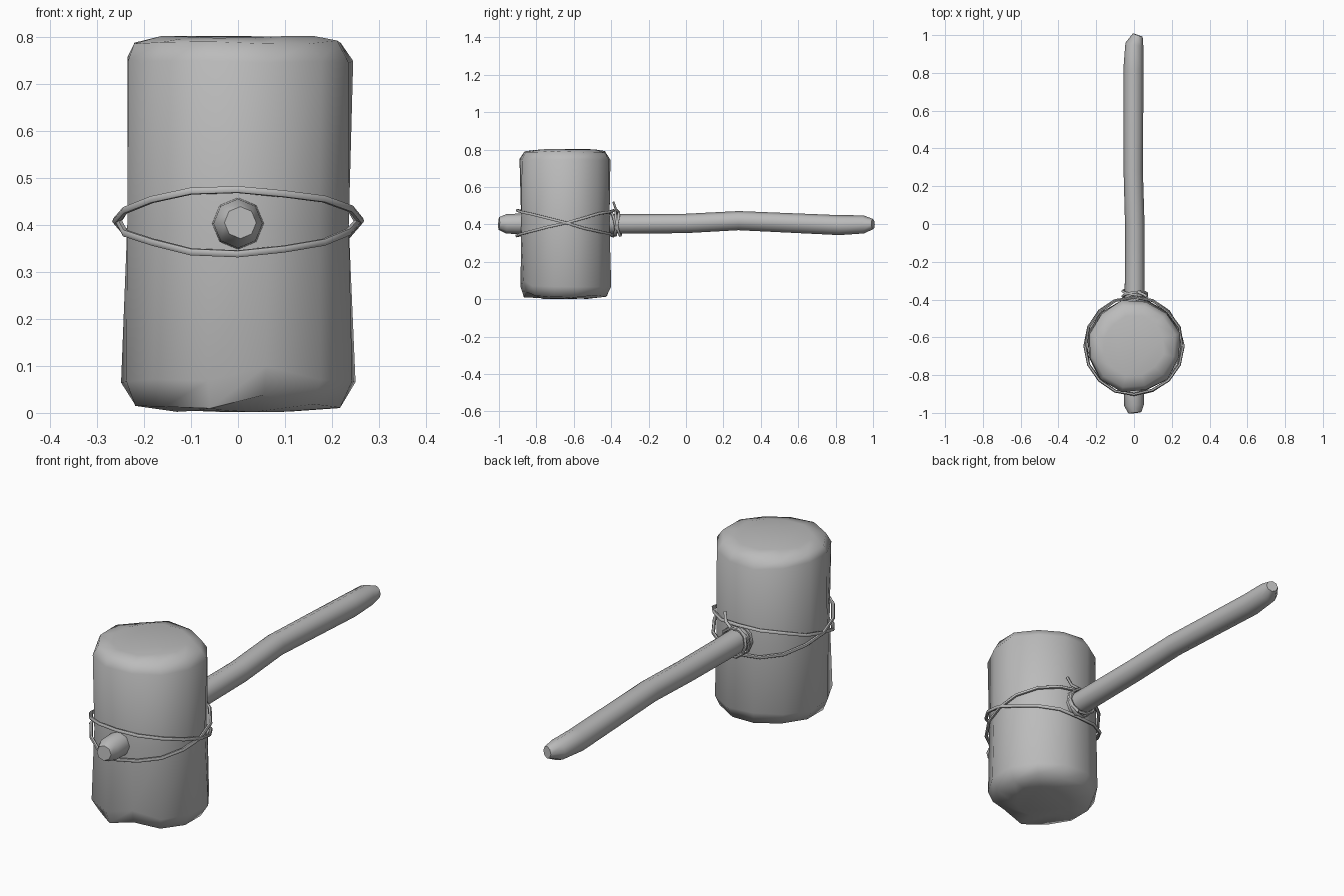
import bpy, bmesh, math, random
from math import sin, cos, pi
from mathutils import Vector

random.seed(4)
if "Cube" in bpy.data.objects:
    bpy.data.objects.remove(bpy.data.objects["Cube"])

grey = bpy.data.materials.new("plain_grey")
grey.use_nodes = True
grey.diffuse_color = (0.5, 0.5, 0.5, 1)
grey.node_tree.nodes["Principled BSDF"].inputs["Base Color"].default_value = (0.5, 0.5, 0.5, 1)

HEAD_Y = -0.645
HANDLE_Z = 0.403


def finish(obj, angle):
    bpy.ops.object.select_all(action='DESELECT')
    obj.select_set(True)
    bpy.context.view_layer.objects.active = obj
    if obj.type == 'CURVE':
        bpy.ops.object.convert(target='MESH')
        obj = bpy.context.object
    obj.data.materials.clear()
    obj.data.materials.append(grey)
    bpy.ops.object.shade_smooth_by_angle(angle=math.radians(angle))


def tube(name, points, depth, radii=None, cyclic=False, res=1, angle=60):
    """Sweep a round section along a list of points."""
    curve = bpy.data.curves.new(name, 'CURVE')
    curve.dimensions = '3D'
    curve.bevel_depth = depth
    curve.bevel_resolution = res
    curve.use_fill_caps = True
    spline = curve.splines.new('POLY')
    spline.points.add(len(points) - 1)
    for i, p in enumerate(points):
        spline.points[i].co = (*p, 1)
        spline.points[i].radius = radii[i] if radii else 1
    spline.use_cyclic_u = cyclic
    obj = bpy.data.objects.new(name, curve)
    bpy.context.collection.objects.link(obj)
    finish(obj, angle)


# Mallet head: a turned block with worn, uneven rims
SIDES = 12
profile = [(0.13, 0.004), (0.225, 0.016), (0.252, 0.07), (0.244, 0.4),
           (0.247, 0.75), (0.222, 0.787), (0.16, 0.8)]
bm = bmesh.new()
rings = []
for level, (r, z) in enumerate(profile):
    ring = []
    for i in range(SIDES):
        a = 2 * pi * (i + 0.5) / SIDES - pi / 2
        wear = 0 if level == 3 else 0.007
        rr = r + random.uniform(-wear, wear)
        zz = z + random.uniform(-wear, wear) * (0.4 if level in (0, 6) else 1)
        if i == 0 and level in (1, 2):    # chipped spot on the front lower rim
            rr -= 0.015
            zz += 0.028
        ring.append(bm.verts.new((rr * cos(a), HEAD_Y + rr * sin(a), max(zz, 0))))
    rings.append(ring)
for low, high in zip(rings, rings[1:]):
    for i in range(SIDES):
        j = (i + 1) % SIDES
        bm.faces.new((low[i], low[j], high[j], high[i]))
bm.faces.new(rings[0][::-1])
bm.faces.new(rings[-1])
mesh = bpy.data.meshes.new("mallet_head")
bm.to_mesh(mesh)
bm.free()
head = bpy.data.objects.new("mallet_head", mesh)
bpy.context.collection.objects.link(head)
finish(head, 60)

# Handle: slightly crooked stick through the head
path = [(0.005, -1, 0.405), (0, -0.96, 0.403), (0, -0.88, 0.403), (0.004, -0.3, 0.403),
        (0.004, 0, 0.405), (-0.004, 0.28, 0.42), (-0.003, 0.82, 0.396),
        (0.002, 0.95, 0.4), (0.02, 1, 0.402)]
tube("handle", path, 0.055, [0.62, 0.95, 1, 0.96, 0.94, 0.93, 0.97, 0.88, 0.5], res=2)

# Two rope loops crossing on the sides of the head
for name, tilt in (("rope_loop_high_front", 1), ("rope_loop_low_front", -1)):
    pts = []
    for i in range(16):
        a = 2 * pi * i / 16
        r = 0.257 + random.uniform(-0.003, 0.004)
        z = 0.408 - tilt * 0.067 * sin(a) + random.uniform(-0.004, 0.004)
        pts.append((r * cos(a), HEAD_Y + r * sin(a), z))
    tube(name, pts, 0.008, cyclic=True)

# Rope coils around the handle behind the head
for n, (y, lean, turn) in enumerate(((-0.39, 0.012, 0.01), (-0.375, -0.014, 0.008),
                                     (-0.363, 0.012, -0.008))):
    pts = []
    for i in range(10):
        a = 2 * pi * i / 10
        pts.append((0.004 + 0.064 * cos(a), y - lean * sin(a) + turn * cos(a),
                    HANDLE_Z + 0.064 * sin(a)))
    tube("rope_coil_%d" % (n + 1), pts, 0.007, cyclic=True)

# Loose rope ends by the knot
tube("rope_end_upper", [(0.02, -0.36, 0.465), (0.055, -0.375, 0.48), (0.07, -0.388, 0.52)], 0.007)
tube("rope_end_lower", [(0.065, -0.385, 0.42), (0.06, -0.365, 0.37), (0.035, -0.352, 0.338)], 0.007)
